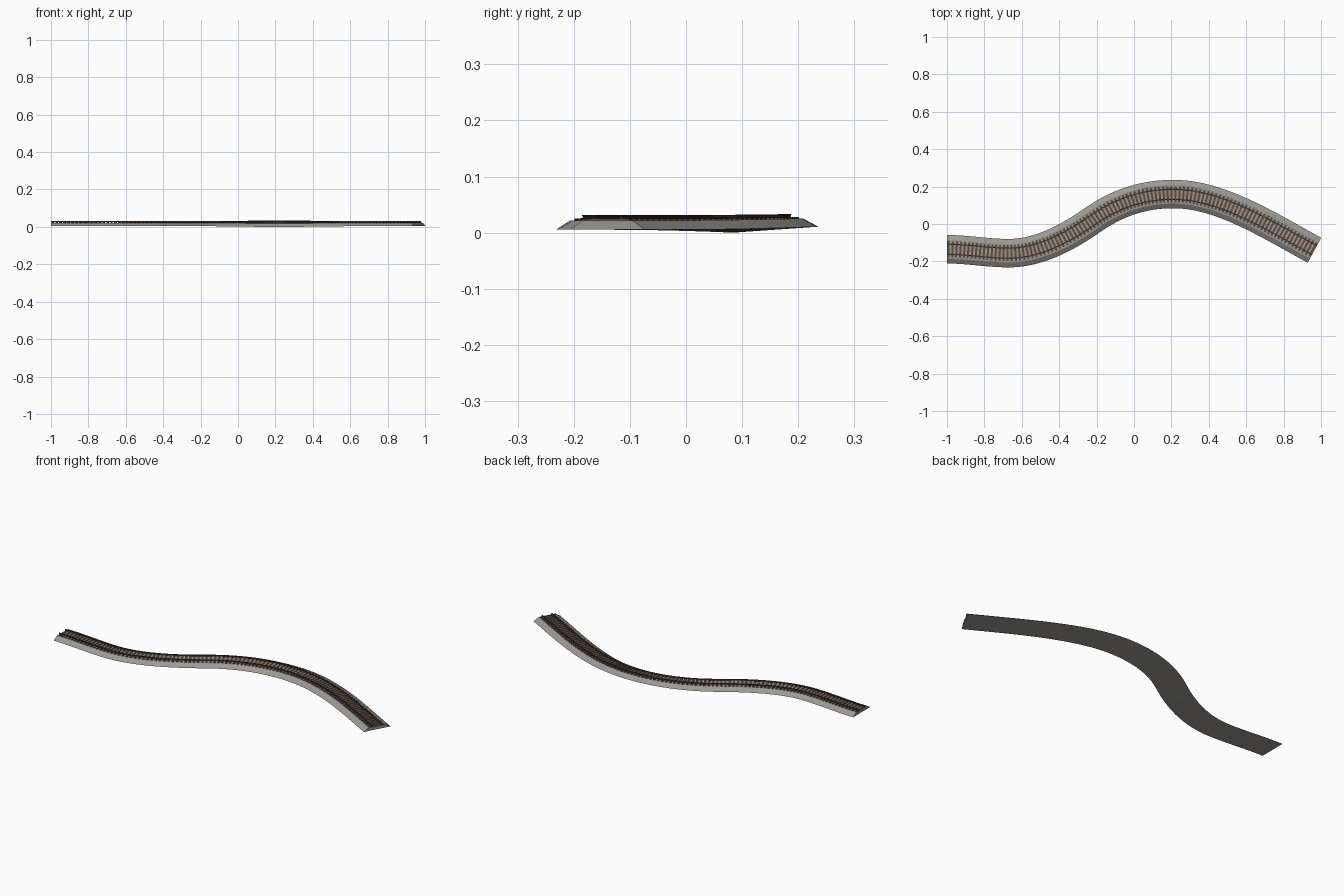
import bpy, bmesh, math
from mathutils import Vector

if "Cube" in bpy.data.objects:
    bpy.data.objects.remove(bpy.data.objects["Cube"])

# Centre line control points: x, y, slope
KEYS = [(-1.0, -0.135, 0.0), (-0.67, -0.156, 0.0), (-0.22, 0.022, 0.7),
        (0.21, 0.16, 0.0), (0.965, -0.14, -0.54)]
BASE = 0.0054          # height of the underside on the centre line
BANK = 0.07            # tilt of the track in the main bend


def material(name, rgb):
    m = bpy.data.materials.new(name)
    m.diffuse_color = (*rgb, 1)
    m.use_nodes = True
    m.node_tree.nodes["Principled BSDF"].inputs["Base Color"].default_value = m.diffuse_color
    return m


GRAVEL = material("gravel grey", (0.33, 0.32, 0.29))
WOOD = material("sleeper brown", (0.13, 0.075, 0.045))
STEEL = material("rail dark rust", (0.07, 0.05, 0.04))
IRON = material("chair dark iron", (0.03, 0.026, 0.024))


def centre(x):
    """Height and slope of the centre line at x (cubic pieces)."""
    for (x0, y0, m0), (x1, y1, m1) in zip(KEYS, KEYS[1:]):
        if x <= x1 or x1 == KEYS[-1][0]:
            h = x1 - x0
            t = (x - x0) / h
            y = ((2*t**3 - 3*t*t + 1) * y0 + (t**3 - 2*t*t + t) * h * m0
                 + (3*t*t - 2*t**3) * y1 + (t**3 - t*t) * h * m1)
            d = ((6*t*t - 6*t) * (y0 - y1) / h + (3*t*t - 4*t + 1) * m0
                 + (3*t*t - 2*t) * m1)
            return y, d


def frame(x):
    """Origin, forward, left and up directions of the banked track at x."""
    y, d = centre(x)
    fwd = Vector((1, d, 0)).normalized()
    side = Vector((-fwd.y, fwd.x, 0))
    u = (x - 0.22) / 0.64
    tilt = BANK * math.cos(u * math.pi / 2) ** 2 if abs(u) < 1 else 0
    left = (side + Vector((0, 0, tilt))).normalized()
    return Vector((x, y, BASE)), fwd, left, fwd.cross(left)


# Evenly spaced stations along the line
fine = [KEYS[0][0] + 1.965 * i / 2000 for i in range(2001)]
dist = [0.0]
for a, b in zip(fine, fine[1:]):
    dist.append(dist[-1] + math.hypot(b - a, centre(b)[0] - centre(a)[0]))


def stations(n, margin=0.0):
    out, j = [], 0
    for i in range(n):
        s = margin + (dist[-1] - 2 * margin) * i / (n - 1)
        while j < 1999 and dist[j + 1] < s:
            j += 1
        t = (s - dist[j]) / (dist[j + 1] - dist[j])
        out.append(frame(fine[j] + t * (fine[j + 1] - fine[j])))
    return out


def finish(name, bm, mat):
    bmesh.ops.recalc_face_normals(bm, faces=bm.faces)
    me = bpy.data.meshes.new(name)
    bm.to_mesh(me)
    bm.free()
    me.materials.append(mat)
    ob = bpy.data.objects.new(name, me)
    bpy.context.collection.objects.link(ob)
    return ob


def sweep(name, profile, mat, n=90):
    """Sweep a closed (across, up) profile along the line."""
    bm = bmesh.new()
    rings = [[bm.verts.new(o + l * a + u * h) for a, h in profile]
             for o, f, l, u in stations(n)]
    k = len(profile)
    for r, s in zip(rings, rings[1:]):
        for i in range(k):
            bm.faces.new((r[i], r[(i + 1) % k], s[(i + 1) % k], s[i]))
    bm.faces.new(rings[0])
    bm.faces.new(rings[-1])
    return finish(name, bm, mat)


def blocks(name, places, offsets, half_len, half_wid, z0, z1, mat):
    """One box per place and sideways offset."""
    bm = bmesh.new()
    for o, f, l, u in places:
        for off in offsets:
            v = [[bm.verts.new(o + l * (off + a * half_len)
                               + f * (b * half_wid) + u * z)
                  for a, b in ((-1, -1), (1, -1), (1, 1), (-1, 1))]
                 for z in (z0, z1)]
            bm.faces.new(v[0])
            bm.faces.new(v[1])
            for i in range(4):
                j = (i + 1) % 4
                bm.faces.new((v[0][i], v[0][j], v[1][j], v[1][i]))
    return finish(name, bm, mat)


# Gravel bed with sloping shoulders
sweep("gravel_bed", [(-0.076, 0), (0.076, 0), (0.050, 0.0165), (-0.050, 0.0165)],
      GRAVEL)

# Wooden sleepers and the iron chairs holding the rails
GAUGE = 0.027
ties = stations(100, 0.009)
blocks("sleepers", ties, [0], 0.043, 0.0055, 0.015, 0.0195, WOOD)
blocks("rail_chairs", ties, [-GAUGE, GAUGE], 0.005, 0.0035, 0.019, 0.0207, IRON)

# Pair of rails with foot, web and head
half = [(0.0032, 0.0195), (0.0032, 0.0205), (0.0010, 0.0213),
        (0.0010, 0.0235), (0.0020, 0.0240), (0.0020, 0.0258)]
section = half + [(-a, h) for a, h in reversed(half)]
for name, side in (("left_rail", GAUGE), ("right_rail", -GAUGE)):
    sweep(name, [(a + side, h) for a, h in section], STEEL)
